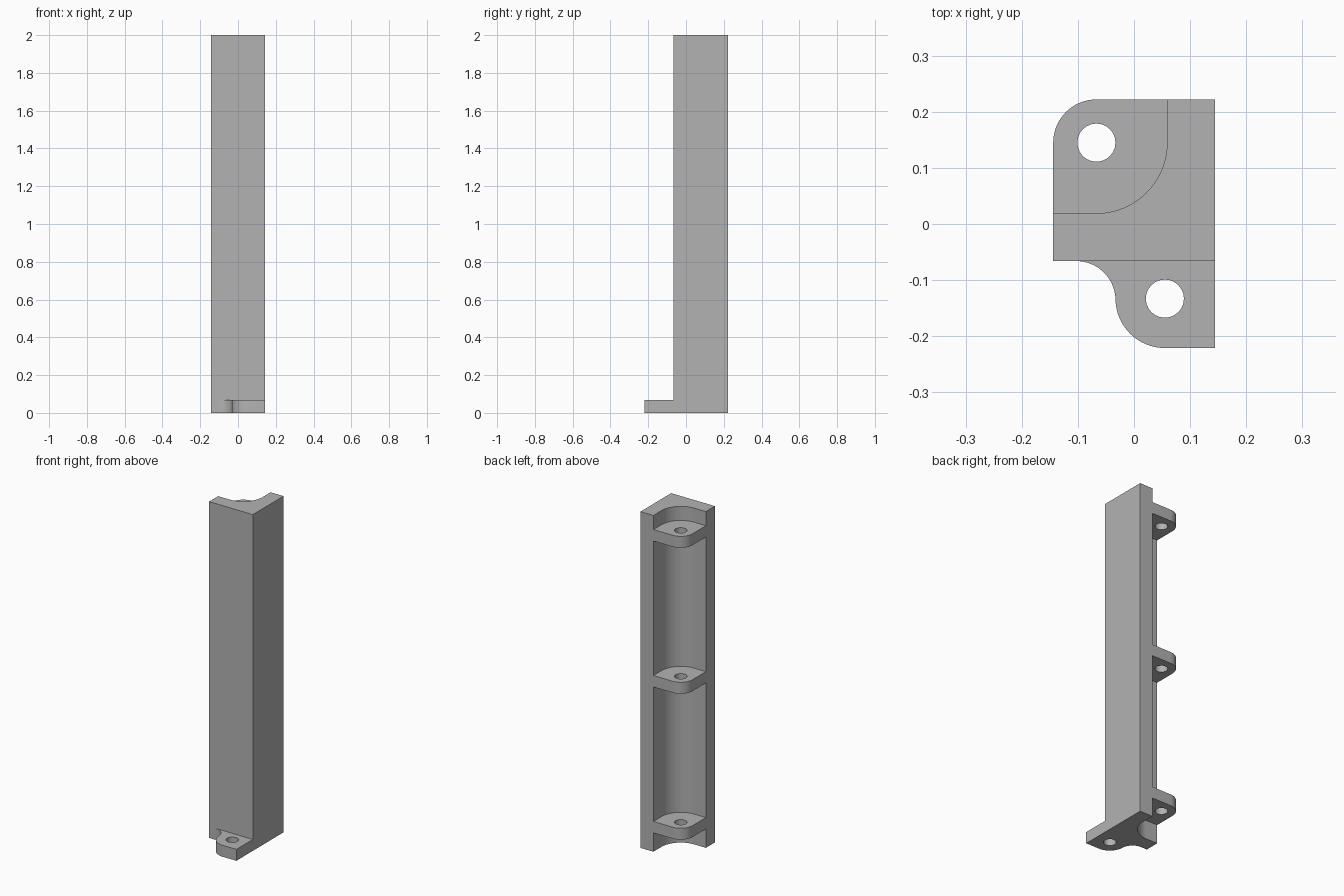
import bpy, bmesh
from math import cos, sin, radians
from mathutils import Vector

if "Cube" in bpy.data.objects:
    bpy.data.objects.remove(bpy.data.objects["Cube"], do_unlink=True)

# One plain grey for every part
grey = bpy.data.materials.new("plain grey")
grey.use_nodes = True
grey.diffuse_color = (0.45, 0.45, 0.45, 1)
grey.node_tree.nodes["Principled BSDF"].inputs["Base Color"].default_value = grey.diffuse_color


def arc(centre, radius, start, end, steps=16):
    """Points along an arc, angles in degrees."""
    angles = [radians(start + (end - start) * i / steps) for i in range(steps + 1)]
    return [(centre[0] + radius * cos(a), centre[1] + radius * sin(a)) for a in angles]


def plate(name, loops, bottom, height, hidden=None):
    """Extrude an outline with optional holes; drop the faces that touch another part."""
    bm = bmesh.new()
    edges = []
    for loop in loops:
        verts = [bm.verts.new((x, y, bottom)) for x, y in loop]
        edges += [bm.edges.new((v, verts[i - 1])) for i, v in enumerate(verts)]
    bmesh.ops.triangle_fill(bm, edges=edges, use_beauty=True, normal=(0, 0, 1))
    result = bmesh.ops.extrude_face_region(bm, geom=bm.faces[:], use_keep_orig=True)
    top = [g for g in result["geom"] if isinstance(g, bmesh.types.BMVert)]
    bmesh.ops.translate(bm, verts=top, vec=(0, 0, height))
    bmesh.ops.recalc_face_normals(bm, faces=bm.faces)
    bm.normal_update()
    if hidden:
        contact = [f for f in bm.faces if hidden(f.calc_center_median(), f.normal)]
        bmesh.ops.delete(bm, geom=contact, context="FACES")
    mesh = bpy.data.meshes.new(name)
    bm.to_mesh(mesh)
    bm.free()
    mesh.materials.append(grey)
    obj = bpy.data.objects.new(name, mesh)
    bpy.context.collection.objects.link(obj)
    bpy.ops.object.select_all(action="DESELECT")
    obj.select_set(True)
    bpy.context.view_layer.objects.active = obj
    bpy.ops.object.shade_smooth_by_angle(angle=radians(30))
    return obj


# Shared dimensions
HALF, FRONT, BACK = 0.144, -0.066, 0.222
THICK, HOLE = 0.068, 0.034
SHELF = Vector((-0.067, 0.145))
FOOT = Vector((0.055, -0.133))
channel = arc(SHELF, 0.126, 0, -90)
channel = [(channel[0][0], BACK)] + channel + [(-HALF, channel[-1][1])]

# Upright post with a rounded channel down its inner corner
plate("post", [[(-HALF, FRONT), (HALF, FRONT), (HALF, BACK)] + channel], 0, 2)

# Three drilled shelves inside the channel
shelf_outline = channel + arc(SHELF, 0.077, 180, 90)


def shelf_contact(c, n):
    return (c.xy - SHELF).length > 0.05 and n.x - n.y > 0.5


for label, top in (("lower", 0.18), ("middle", 1.048), ("upper", 1.916)):
    plate(label + "_shelf", [shelf_outline, arc(SHELF, HOLE, 0, 345, 23)],
          top - THICK, THICK, shelf_contact)

# Drilled mounting foot, flared into the front of the post
foot_outline = ([(HALF, FRONT)] + arc((-0.103, FRONT - 0.07), 0.07, 90, 0)
                + arc(FOOT, 0.088, 180, 270) + [(HALF, FOOT.y - 0.088)])
plate("foot", [foot_outline, arc(FOOT, HOLE, 0, 345, 23)], 0, THICK,
      lambda c, n: n.y > 0.9 and c.y > FRONT - 0.004)
